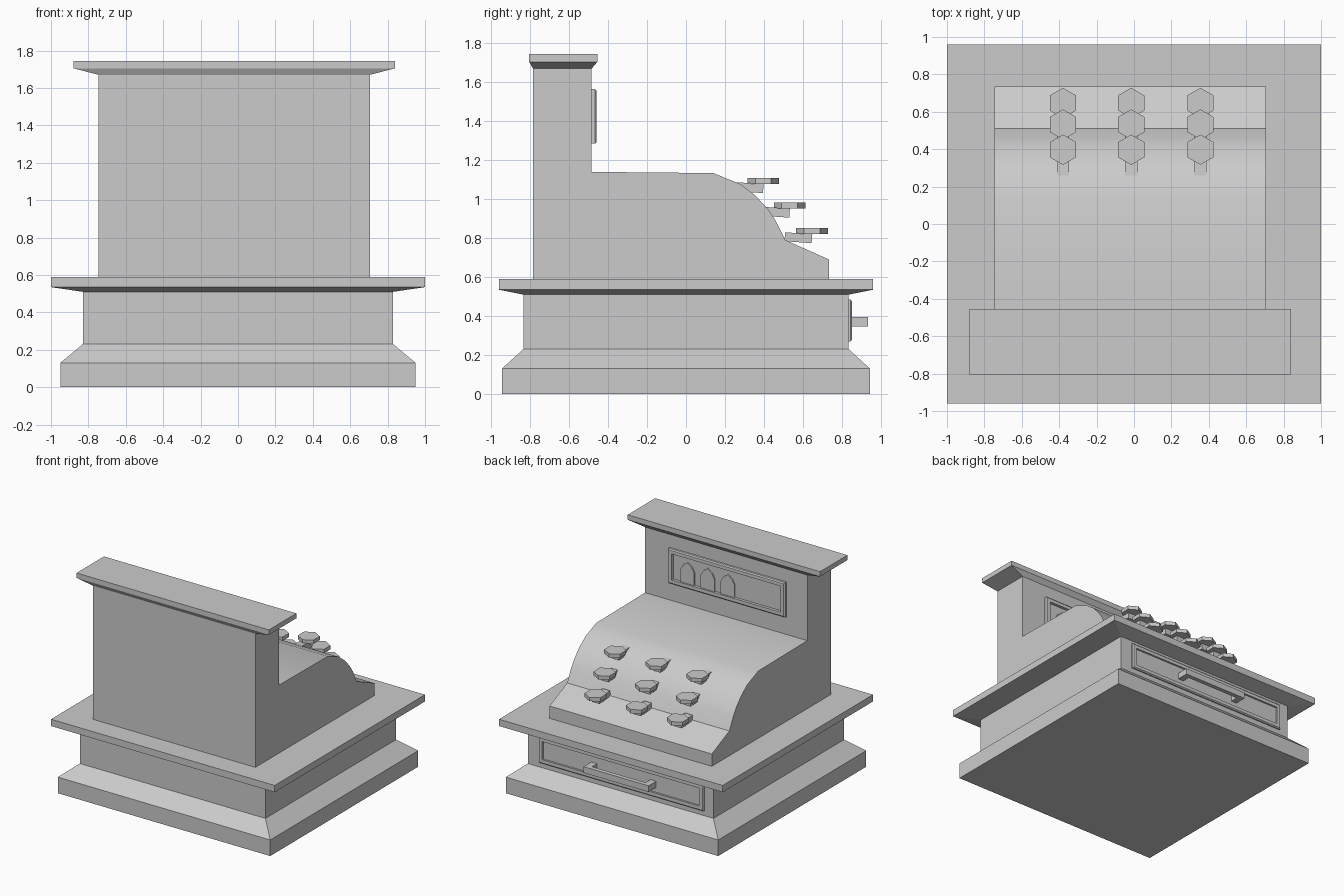
import bpy, bmesh, math
from mathutils import Matrix

cube = bpy.data.objects.get("Cube")
if cube:
    bpy.data.objects.remove(cube, do_unlink=True)

GREY = (0.6, 0.6, 0.6, 1)
mat = bpy.data.materials.new("plain grey")
mat.use_nodes = True
mat.diffuse_color = GREY
mat.node_tree.nodes["Principled BSDF"].inputs["Base Color"].default_value = GREY


def finish(name, bm):
    bmesh.ops.recalc_face_normals(bm, faces=bm.faces)
    mesh = bpy.data.meshes.new(name)
    bm.to_mesh(mesh)
    bm.free()
    mesh.materials.append(mat)
    obj = bpy.data.objects.new(name, mesh)
    bpy.context.collection.objects.link(obj)
    return obj


def loft(name, rings):
    """Stack of rectangles (x0, x1, y0, y1, z) joined into one solid."""
    bm = bmesh.new()
    loops = [[bm.verts.new(p) for p in ((a, c, z), (b, c, z), (b, d, z), (a, d, z))]
             for a, b, c, d, z in rings]
    for low, high in zip(loops, loops[1:]):
        for i in range(4):
            j = (i + 1) % 4
            bm.faces.new((low[i], low[j], high[j], high[i]))
    bm.faces.new(loops[0])
    bm.faces.new(loops[-1])
    return finish(name, bm)


def prism(name, points, axis, start, end):
    """Flat outline extruded along one axis."""
    place = {"x": lambda p: (start, p[0], p[1]),
             "y": lambda p: (p[0], start, p[1]),
             "z": lambda p: (p[0], p[1], start)}[axis]
    bm = bmesh.new()
    face = bm.faces.new([bm.verts.new(place(p)) for p in points])
    new = bmesh.ops.extrude_face_region(bm, geom=[face])["geom"]
    shift = [(end - start) * (axis == a) for a in "xyz"]
    bmesh.ops.translate(bm, vec=shift,
                        verts=[v for v in new if isinstance(v, bmesh.types.BMVert)])
    return finish(name, bm)


def framed_panel(name, x0, x1, z0, z1, y, depth, border):
    """Raised chamfered frame facing the back, with a sunken panel inside."""
    bm = bmesh.new()
    c = 0.008
    rings = []
    for inset, out in ((0, -0.01), (0, depth - c), (c, depth),
                       (border, depth), (border, 0.002)):
        a, b, low, high = x0 + inset, x1 - inset, z0 + inset, z1 - inset
        rings.append([bm.verts.new((px, y + out, pz))
                      for px, pz in ((a, low), (b, low), (b, high), (a, high))])
    for r, s in zip(rings, rings[1:]):
        for i in range(4):
            j = (i + 1) % 4
            bm.faces.new((r[i], r[j], s[j], s[i]))
    bm.faces.new(rings[0])
    bm.faces.new(rings[-1])
    return finish(name, bm)


# Plinth, drawer housing and overhanging slab
loft("base", [(-w, w, -d, d, z) for w, d, z in (
    (0.95, 0.945, 0), (0.95, 0.945, 0.13), (0.83, 0.835, 0.23),
    (0.83, 0.835, 0.51), (1, 0.96, 0.535), (1, 0.96, 0.59))])

# Curved cabinet with upright display column
X0, X1 = -0.745, 0.705
body = prism("cabinet", [
    (-0.785, 0.58), (-0.785, 1.68), (-0.485, 1.68), (-0.485, 1.14), (0.14, 1.134),
    (0.28, 1.077), (0.355, 1.02), (0.42, 0.95), (0.46, 0.89), (0.51, 0.79),
    (0.735, 0.69), (0.735, 0.58)], "x", X0, X1)
bpy.context.view_layer.objects.active = body
body.select_set(True)
bpy.ops.object.shade_smooth_by_angle(angle=math.radians(26))
body.select_set(False)

# Cornice on top of the column
loft("cornice", [(X0, X1, -0.785, -0.485, 1.67),
                 (-0.88, 0.84, -0.805, -0.455, 1.705),
                 (-0.88, 0.84, -0.805, -0.455, 1.745)])

# Display window with three pointed flags
framed_panel("display_frame", -0.56, 0.485, 1.285, 1.565, -0.485, 0.025, 0.035)
for i, x in enumerate((0.32, 0.14, -0.04)):
    prism(f"price_flag_{i + 1}", [
        (x - 0.062, 1.32), (x + 0.062, 1.32), (x + 0.062, 1.42), (x + 0.04, 1.46),
        (x, 1.49), (x - 0.04, 1.46), (x - 0.062, 1.42)], "y", -0.484, -0.473)

# Drawer front and its handle
framed_panel("drawer_front", -0.75, 0.725, 0.27, 0.485, 0.835, 0.017, 0.035)
H0, H1 = -0.32, 0.26
prism("drawer_handle", [
    (H0, 0.83), (H0, 0.935), (H1, 0.935), (H1, 0.83), (H1 - 0.05, 0.83),
    (H1 - 0.05, 0.9), (H0 + 0.05, 0.9), (H0 + 0.05, 0.83)], "z", 0.345, 0.395)

# Three rows of hexagonal keys on short stems
R = 0.081
for row, (y, z) in enumerate(((0.397, 1.077), (0.532, 0.951), (0.647, 0.82))):
    for col, x in enumerate((-0.38, -0.015, 0.355)):
        tag = f"{row + 1}_{col + 1}"
        hexagon = [(x + R * math.sin(k * math.pi / 3), y + R * math.cos(k * math.pi / 3))
                   for k in range(6)]
        prism("key_cap_" + tag, hexagon, "z", z, z + 0.031)
        bm = bmesh.new()
        bmesh.ops.create_cube(bm, size=1)
        bmesh.ops.scale(bm, vec=(0.066, 0.14, 0.046), verts=bm.verts)
        bmesh.ops.rotate(bm, matrix=Matrix.Rotation(math.radians(-4), 3, "X"),
                         verts=bm.verts)
        bmesh.ops.translate(bm, vec=(x, y - 0.07, z - 0.018), verts=bm.verts)
        finish("key_stem_" + tag, bm)
